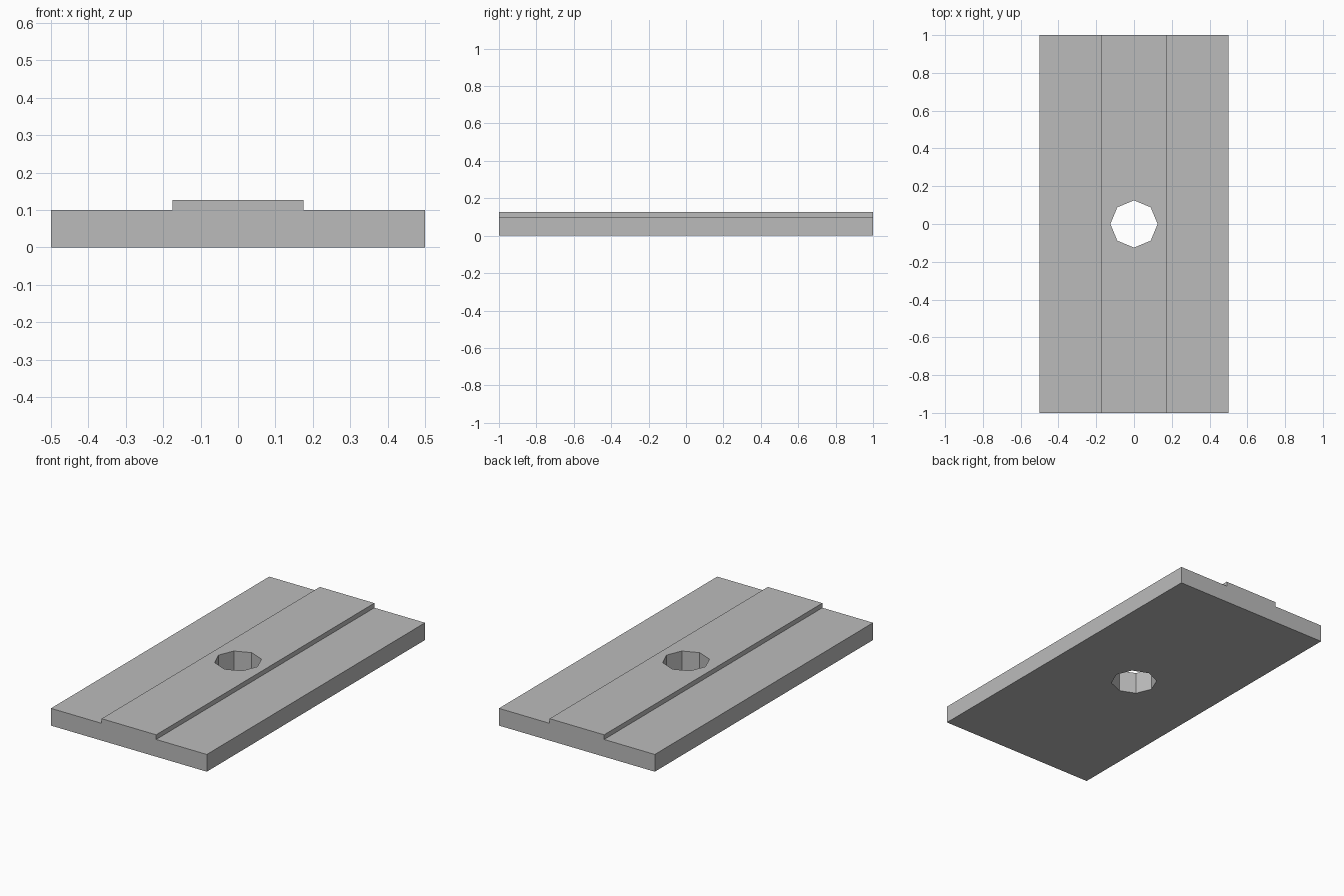
import bpy
import bmesh
import math

cube = bpy.data.objects.get("Cube")
if cube:
    bpy.data.objects.remove(cube, do_unlink=True)

grey = bpy.data.materials.new("plain grey")
grey.use_nodes = True
colour = (0.5, 0.5, 0.5, 1)
grey.diffuse_color = colour
grey.node_tree.nodes["Principled BSDF"].inputs["Base Color"].default_value = colour


def add_object(name, bm):
    bmesh.ops.recalc_face_normals(bm, faces=bm.faces)
    mesh = bpy.data.meshes.new(name)
    bm.to_mesh(mesh)
    bm.free()
    mesh.materials.append(grey)
    obj = bpy.data.objects.new(name, mesh)
    bpy.context.scene.collection.objects.link(obj)
    return obj


# Plate with a raised central strip, swept along its length
half = [(0.5, 0), (0.5, 0.1), (0.175, 0.1), (0.175, 0.127)]
profile = half + [(-x, z) for x, z in reversed(half)]
bm = bmesh.new()
end = bm.faces.new([bm.verts.new((x, -1, z)) for x, z in profile])
swept = bmesh.ops.extrude_face_region(bm, geom=[end], use_keep_orig=True)
moved = [v for v in swept["geom"] if isinstance(v, bmesh.types.BMVert)]
bmesh.ops.translate(bm, verts=moved, vec=(0, 2, 0))
plate = add_object("ridged_plate", bm)

# Eight-sided hole through the middle, with corners on the axes
bm = bmesh.new()
bmesh.ops.create_cone(bm, cap_ends=True, segments=8, radius1=0.125, radius2=0.125, depth=1)
first = next(iter(bm.verts)).co
turn = -math.atan2(first.y, first.x)
for v in bm.verts:
    x, y = v.co.xy
    v.co.x = x * math.cos(turn) - y * math.sin(turn)
    v.co.y = x * math.sin(turn) + y * math.cos(turn)
cutter = add_object("hole_cutter", bm)
cutter.hide_render = True
cutter.hide_set(True)

cut = plate.modifiers.new("hole", "BOOLEAN")
cut.operation = "DIFFERENCE"
cut.solver = "EXACT"
cut.object = cutter
